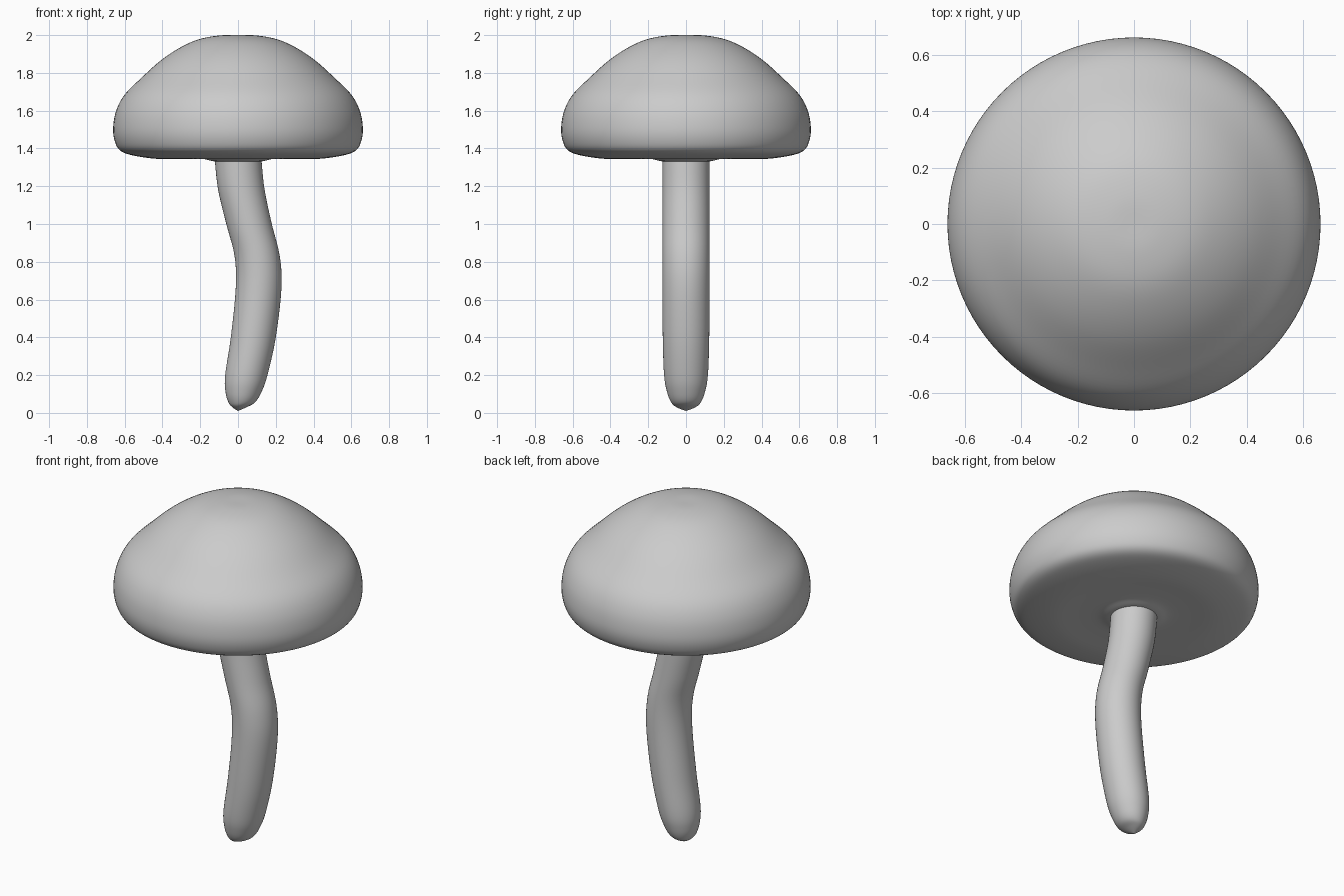
import bpy, bmesh, math

if "Cube" in bpy.data.objects:
    bpy.data.objects.remove(bpy.data.objects["Cube"])


def smooth_rows(rows, steps=5):
    """Catmull-Rom interpolation through rows of numbers."""
    out = []
    for i in range(len(rows) - 1):
        p0, p1 = rows[max(i - 1, 0)], rows[i]
        p2, p3 = rows[i + 1], rows[min(i + 2, len(rows) - 1)]
        for s in range(steps):
            t = s / steps
            out.append([0.5 * (2 * b + (c - a) * t + (2 * a - 5 * b + 4 * c - d) * t * t
                               + (3 * b - a - 3 * c + d) * t ** 3)
                        for a, b, c, d in zip(p0, p1, p2, p3)])
    return out + [list(rows[-1])]


def loft(name, rows, sides):
    """Stack horizontal ellipses (z, centre x, radius x, radius y); ends close to points."""
    bm = bmesh.new()
    rings = []
    for z, cx, rx, ry in rows:
        if ry < 1e-4:
            rings.append([bm.verts.new((cx, 0, z))])
        else:
            rings.append([bm.verts.new((cx + rx * math.cos(a), ry * math.sin(a), z))
                          for a in (2 * math.pi * i / sides for i in range(sides))])
    for a, b in zip(rings, rings[1:]):
        for i in range(sides):
            j = (i + 1) % sides
            quad = [a[i % len(a)], a[j % len(a)], b[j % len(b)], b[i % len(b)]]
            bm.faces.new(list(dict.fromkeys(quad)))
    bmesh.ops.recalc_face_normals(bm, faces=bm.faces)
    for f in bm.faces:
        f.smooth = True
    mesh = bpy.data.meshes.new(name)
    bm.to_mesh(mesh)
    bm.free()
    ob = bpy.data.objects.new(name, mesh)
    bpy.context.collection.objects.link(ob)
    return ob


# Domed cap: radius, height from the underside centre round the rim to the crown
cap = [(0, 1.33), (0.12, 1.331), (0.19, 1.345), (0.29, 1.347), (0.43, 1.345),
       (0.56, 1.364), (0.625, 1.39), (0.653, 1.44), (0.661, 1.51), (0.645, 1.60),
       (0.60, 1.685), (0.51, 1.775), (0.41, 1.865), (0.31, 1.932), (0.21, 1.977),
       (0.10, 1.998), (0, 2.0)]
loft("cap", [(z, 0, r, r) for r, z in smooth_rows(cap)], 96)

# Curved stem: height, left edge, right edge, half depth
stem = [(0.01, 0, 0, 0), (0.03, -0.03, 0.045, 0.05), (0.055, -0.05, 0.09, 0.078),
        (0.11, -0.066, 0.124, 0.1), (0.2, -0.068, 0.156, 0.116), (0.4, -0.038, 0.2, 0.123),
        (0.66, -0.012, 0.23, 0.124), (0.83, -0.018, 0.221, 0.124), (1.0, -0.062, 0.179, 0.124),
        (1.18, -0.105, 0.141, 0.124), (1.33, -0.122, 0.125, 0.124), (1.345, -0.122, 0.124, 0.124)]
rows = [(z, (l + r) / 2, (r - l) / 2, d) for z, l, r, d in smooth_rows(stem)]
loft("stem", rows, 48)
